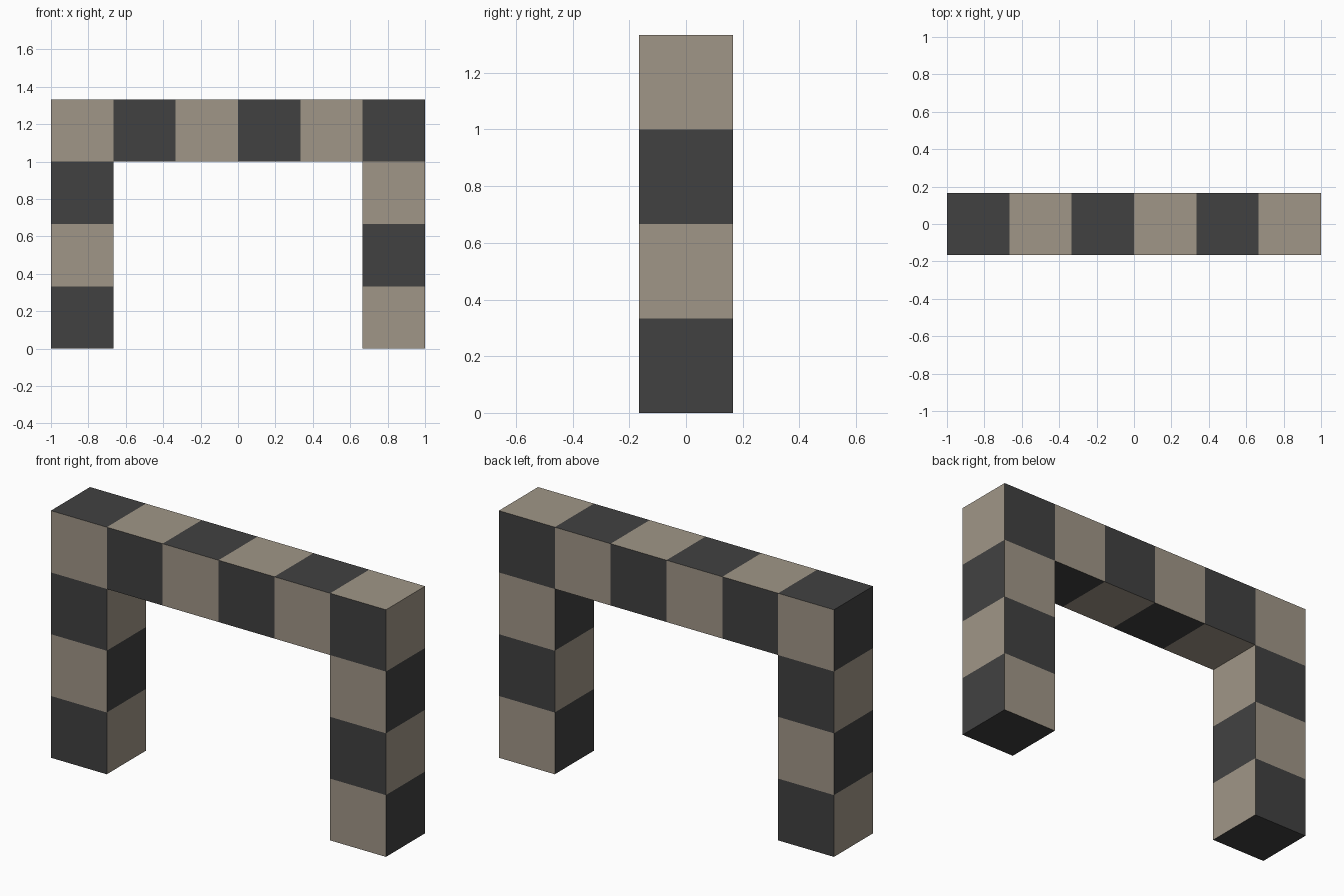
import bpy, bmesh
from mathutils import Vector

if "Cube" in bpy.data.objects:
    bpy.data.objects.remove(bpy.data.objects["Cube"])

S = 1 / 3  # edge of one checker square


def material(name, rgb):
    m = bpy.data.materials.new(name)
    m.diffuse_color = (*rgb, 1)
    m.use_nodes = True
    m.node_tree.nodes["Principled BSDF"].inputs["Base Color"].default_value = m.diffuse_color
    return m


dark = material("charcoal", (0.053, 0.053, 0.053))
light = material("warm_stone", (0.352, 0.305, 0.242))

# Occupied cells (column, row): two legs of three blocks and a beam of six
cells = {(i, k) for i in (0, 5) for k in range(3)} | {(i, 3) for i in range(6)}


def add_side(bm, i, k, n):
    """Add the square of cell (i, k) facing along axis direction n."""
    n = Vector(n)
    u = Vector((0, 0, 1)) if abs(n.z) < 0.5 else Vector((0, 1, 0))
    v = n.cross(u)
    c = Vector((-1 + (i + 0.5) * S, 0, (k + 0.5) * S))
    ring = [(1, 1), (1, -1), (-1, -1), (-1, 1)]
    pts = [c + (n + u * a + v * b) * S / 2 for a, b in ring]
    face = bm.faces.new([bm.verts.new(p) for p in pts])
    face.normal_update()
    if face.normal.dot(n) < 0:
        face.normal_flip()
    odd = (i + k) % 2 == 1
    # Front and back are light on odd cells, all other sides on even ones
    is_light = odd if abs(n.y) > 0.5 else not odd
    # Undersides of the feet are plain dark
    if k == 0 and n.z < -0.5:
        is_light = False
    face.material_index = int(is_light)


# Checkered gateway: outer skin of all cells
bm = bmesh.new()
for i, k in sorted(cells):
    for n in ((1, 0, 0), (-1, 0, 0), (0, 1, 0), (0, -1, 0), (0, 0, 1), (0, 0, -1)):
        if n[1] or (i + n[0], k + n[2]) not in cells:
            add_side(bm, i, k, n)
bmesh.ops.remove_doubles(bm, verts=bm.verts, dist=0.001)

mesh = bpy.data.meshes.new("checkered_arch")
mesh.materials.append(dark)
mesh.materials.append(light)
bm.to_mesh(mesh)
bm.free()
arch = bpy.data.objects.new("checkered_arch", mesh)
bpy.context.collection.objects.link(arch)
